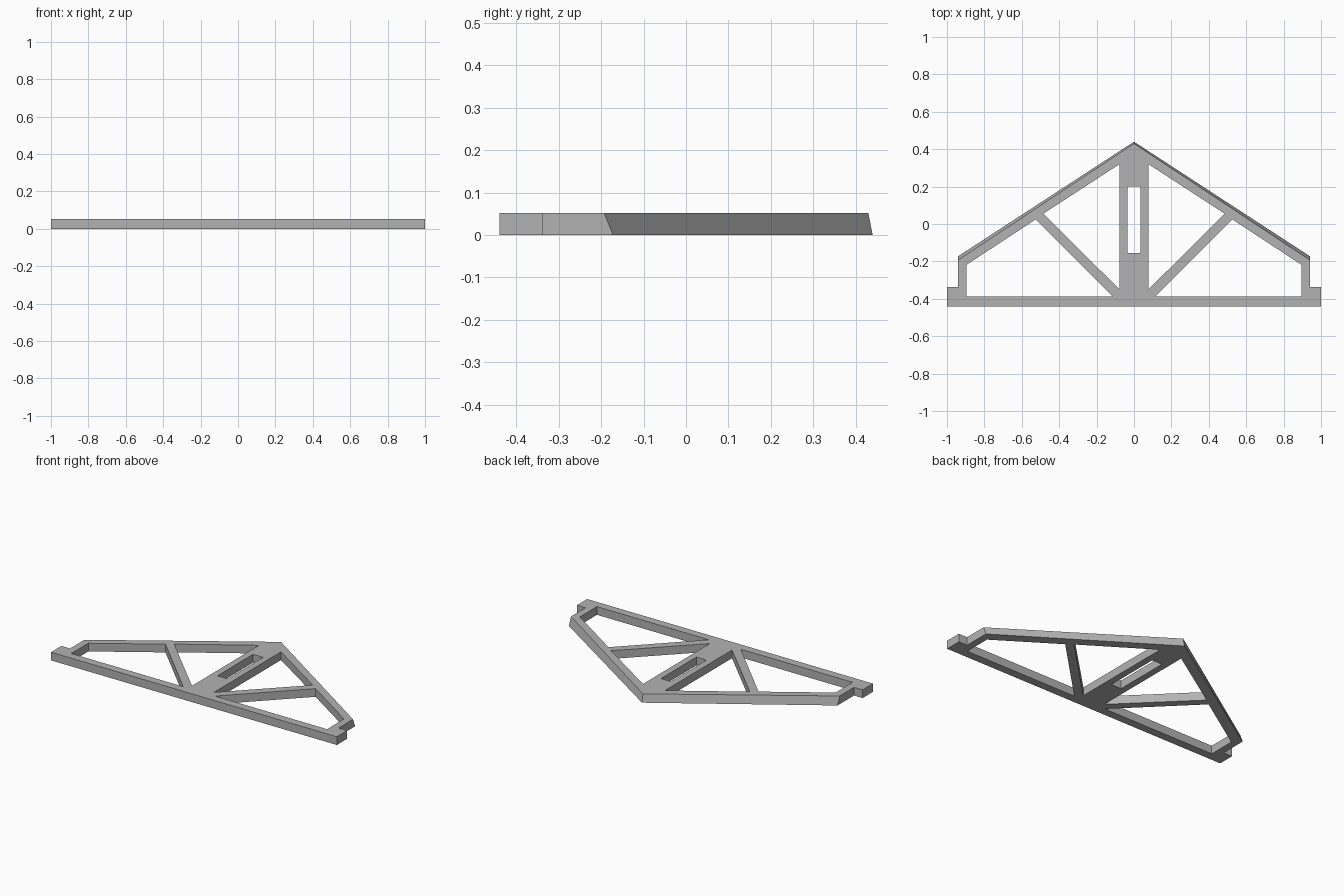
import bpy
import bmesh

cube = bpy.data.objects.get("Cube")
if cube:
    bpy.data.objects.remove(cube)

THICK = 0.052

grey = bpy.data.materials.new("plain_grey")
grey.use_nodes = True
colour = (0.45, 0.45, 0.45, 1)
grey.diffuse_color = colour
grey.node_tree.nodes["Principled BSDF"].inputs["Base Color"].default_value = colour


def mirror(points):
    return [(-x, y) for x, y in points]


# Half outline: eave, wall, foot (the ridge is added on the centre line)
half = [(0.94, -0.172), (0.94, -0.337), (1, -0.337), (1, -0.44)]
outline = [(0, 0.44)] + half + mirror(half)[::-1]

# Openings: above and below each brace, plus the slot in the king post
upper = [(0.077, 0.32), (0.077, -0.35), (0.485, 0.055)]
lower = [(0.112, -0.388), (0.895, -0.388), (0.895, -0.218), (0.525, 0.025)]
slot = [(0.035, 0.2), (0.035, -0.155), (-0.035, -0.155), (-0.035, 0.2)]
loops = [outline, slot, upper, lower, mirror(upper), mirror(lower)]

# Fill the flat truss profile with its openings
bm = bmesh.new()
for loop in loops:
    verts = [bm.verts.new((x, y, 0)) for x, y in loop]
    for a, b in zip(verts, verts[1:] + verts[:1]):
        bm.edges.new((a, b))
bmesh.ops.triangle_fill(bm, edges=bm.edges[:], use_beauty=True, use_dissolve=False)

# Thicken the profile into a plate
result = bmesh.ops.extrude_face_region(bm, geom=bm.faces[:], use_keep_orig=True)
top = [v for v in result["geom"] if isinstance(v, bmesh.types.BMVert)]
for v in top:
    v.co.z = THICK
    # Slope the outer rafter edges inwards towards the top
    if abs(v.co.x) < 0.001 and v.co.y > 0.4:
        v.co.y -= 0.01
    elif abs(abs(v.co.x) - 0.94) < 0.001 and v.co.y > -0.2:
        v.co.y -= 0.021
bmesh.ops.recalc_face_normals(bm, faces=bm.faces[:])

mesh = bpy.data.meshes.new("roof_truss")
bm.to_mesh(mesh)
bm.free()
mesh.materials.append(grey)
truss = bpy.data.objects.new("roof_truss", mesh)
bpy.context.collection.objects.link(truss)
